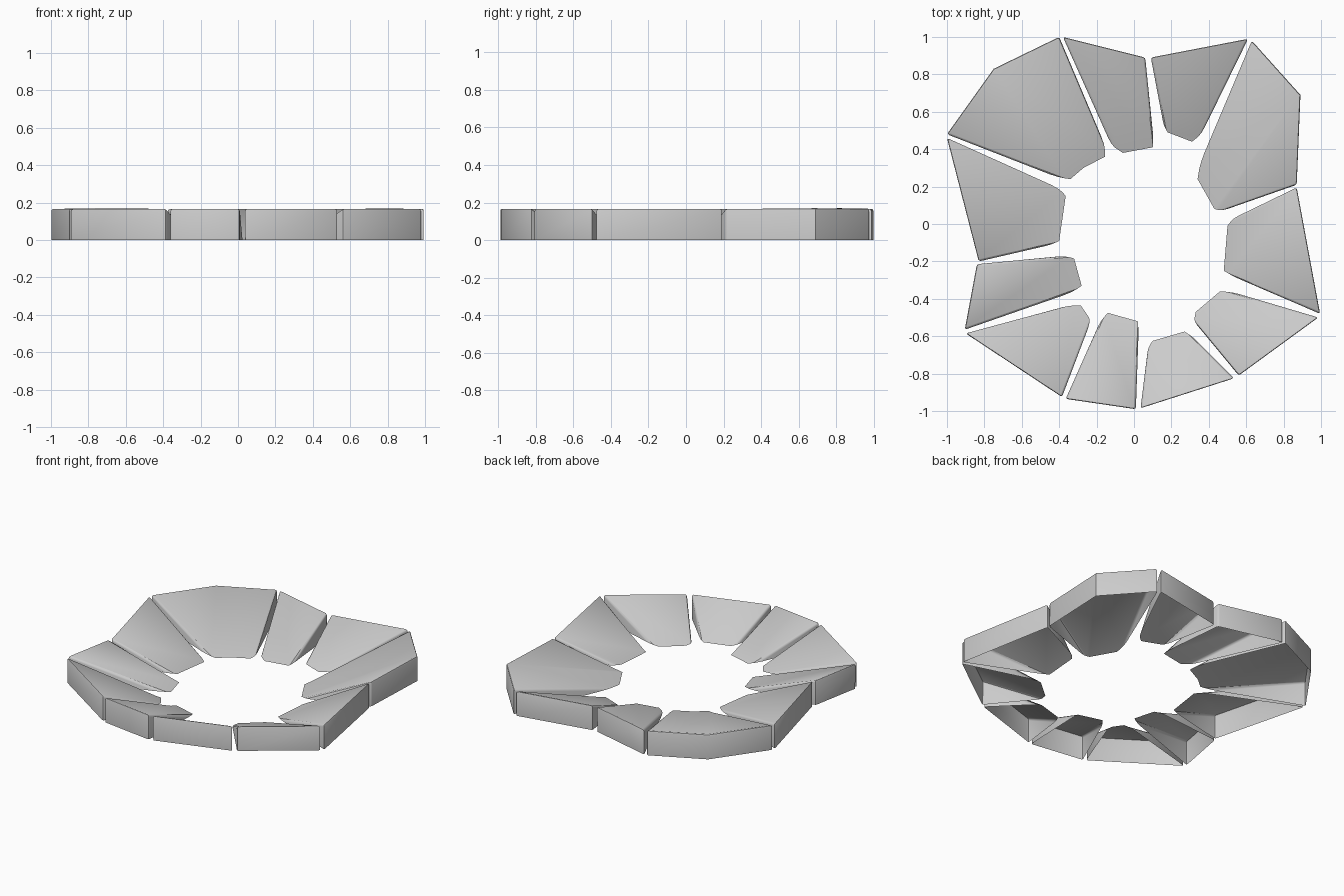
import bpy, bmesh

if "Cube" in bpy.data.objects:
    bpy.data.objects.remove(bpy.data.objects["Cube"])

H = 0.17  # height of the outer rim

# Plan outline of each stone: rim corners first, then the low inner corners
STONES = [
    ([(-.40, 1.0), (-.75, .83), (-1.0, .48)], [(-.41, .25), (-.34, .24), (-.27, .30), (-.155, .36), (-.155, .42)]),
    ([(-1.0, .46), (-.83, -.20)], [(-.44, -.11), (-.40, -.09), (-.365, .15), (-.40, .19)]),
    ([(-.84, -.215), (-.905, -.565)], [(-.33, -.365), (-.28, -.33), (-.32, -.185), (-.37, -.17)]),
    ([(-.90, -.585), (-.385, -.925)], [(-.235, -.53), (-.24, -.50), (-.285, -.435), (-.345, -.435)]),
    ([(-.365, -.935), (.01, -.99)], [(.025, -.56), (.02, -.52), (-.14, -.475), (-.18, -.52)]),
    ([(.035, -.985), (.535, -.825)], [(.31, -.60), (.27, -.575), (.10, -.625), (.075, -.66)]),
    ([(.56, -.81), (.985, -.50)], [(.53, -.365), (.46, -.36), (.33, -.47), (.32, -.52)]),
    ([(.995, -.48), (.87, .195)], [(.53, .03), (.50, -.01), (.48, -.25), (.53, -.28)]),
    ([(.87, .21), (.89, .69), (.63, .98)], [(.355, .33), (.34, .24), (.43, .08), (.47, .07)]),
    ([(.61, .99), (.09, .89)], [(.16, .52), (.18, .49), (.31, .44), (.36, .48)]),
    ([(.06, .89), (-.38, 1.0)], [(-.12, .42), (-.06, .38), (.10, .41), (.105, .45)]),
]


def stone(name, rim, inner):
    """Open-bottomed wedge: tall outer wall, top sloping down to the ground."""
    bm = bmesh.new()
    top = [bm.verts.new((x, y, H)) for x, y in rim]
    low = [bm.verts.new((x, y, 0)) for x, y in rim]
    tip = [bm.verts.new((x, y, 0)) for x, y in inner]
    # sloping top
    bm.faces.new(top + tip)
    # outer wall
    for i in range(len(rim) - 1):
        bm.faces.new((low[i], low[i + 1], top[i + 1], top[i]))
    # triangular side walls
    bm.faces.new((low[-1], tip[0], top[-1]))
    bm.faces.new((tip[-1], low[0], top[0]))
    bmesh.ops.recalc_face_normals(bm, faces=bm.faces)
    if max(bm.faces, key=lambda f: f.calc_area()).normal.z < 0:
        bmesh.ops.reverse_faces(bm, faces=bm.faces)
    # softened hard edges
    hard = [e for e in bm.edges if len(e.link_faces) == 2 and e.calc_face_angle() > 0.8]
    bmesh.ops.bevel(bm, geom=hard, offset=0.012, segments=2, profile=0.5,
                    affect='EDGES', clamp_overlap=True)
    me = bpy.data.meshes.new(name)
    bm.to_mesh(me)
    bm.free()
    ob = bpy.data.objects.new(name, me)
    bpy.context.collection.objects.link(ob)
    bpy.ops.object.select_all(action='DESELECT')
    ob.select_set(True)
    bpy.context.view_layer.objects.active = ob
    bpy.ops.object.shade_smooth_by_angle(angle=0.6)


for n, (rim, inner) in enumerate(STONES, 1):
    stone(f"ring_stone_{n:02d}", rim, inner)
